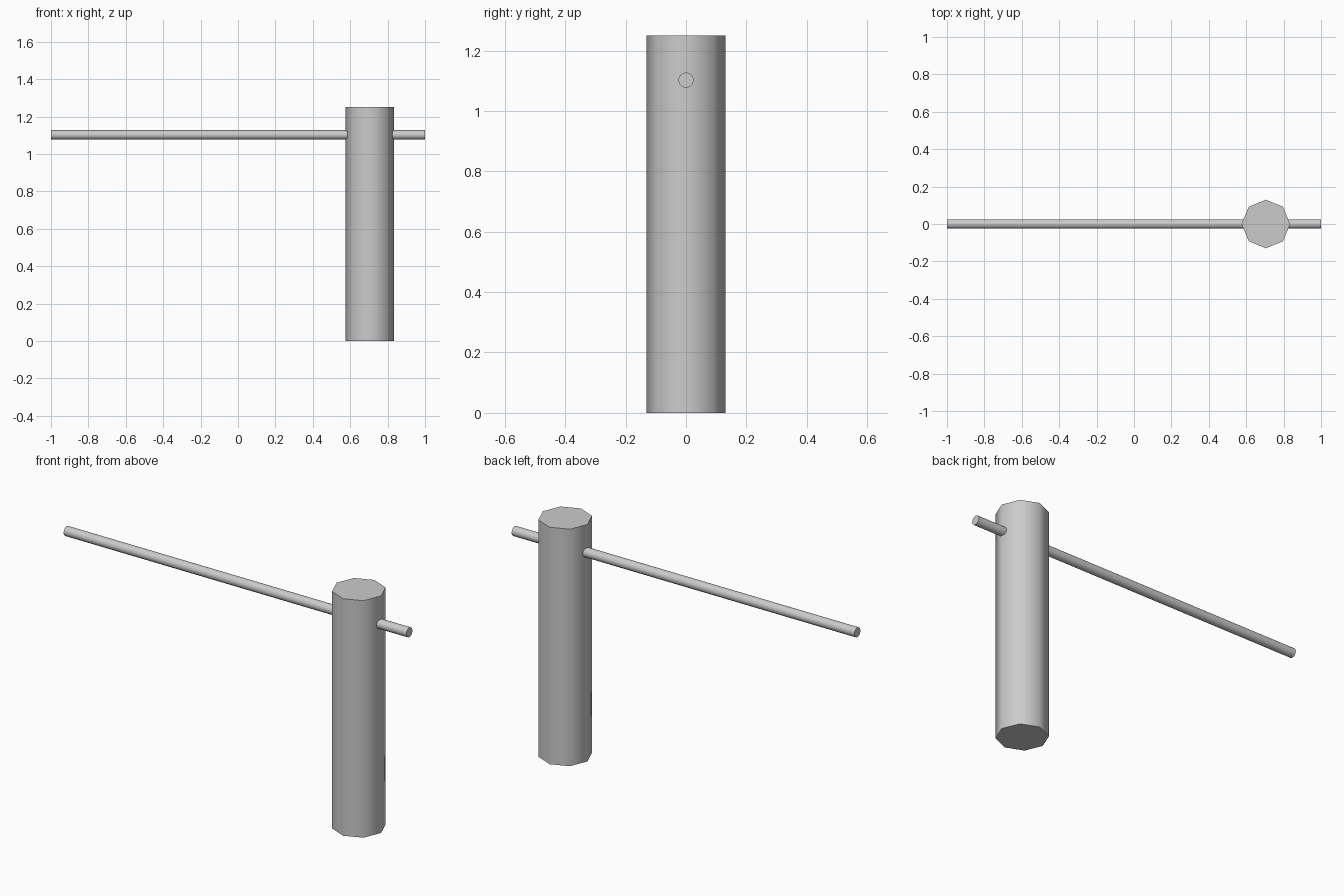
import bpy
import math

cube = bpy.data.objects.get("Cube")
if cube:
    bpy.data.objects.remove(cube, do_unlink=True)

grey = bpy.data.materials.new("light_grey")
grey.use_nodes = True
colour = (0.6, 0.6, 0.6, 1)
grey.diffuse_color = colour
grey.node_tree.nodes["Principled BSDF"].inputs["Base Color"].default_value = colour


def rod(name, sides, radius, length, location, rotation=(0, 0, 0)):
    """Capped cylinder with smooth sides and sharp rims."""
    bpy.ops.mesh.primitive_cylinder_add(vertices=sides, radius=radius, depth=length,
                                        location=location, rotation=rotation)
    obj = bpy.context.object
    obj.name = name
    obj.data.materials.append(grey)
    bpy.ops.object.shade_smooth_by_angle(angle=math.radians(60))
    return obj


# Eight-sided upright post
POST_HEIGHT = 1.25
rod("post", 8, 0.13, POST_HEIGHT, (0.705, 0, POST_HEIGHT / 2))

# Thin round bar passing through the post
rod("crossbar", 24, 0.025, 2.0, (0, 0, 1.102), (0, math.pi / 2, 0))
